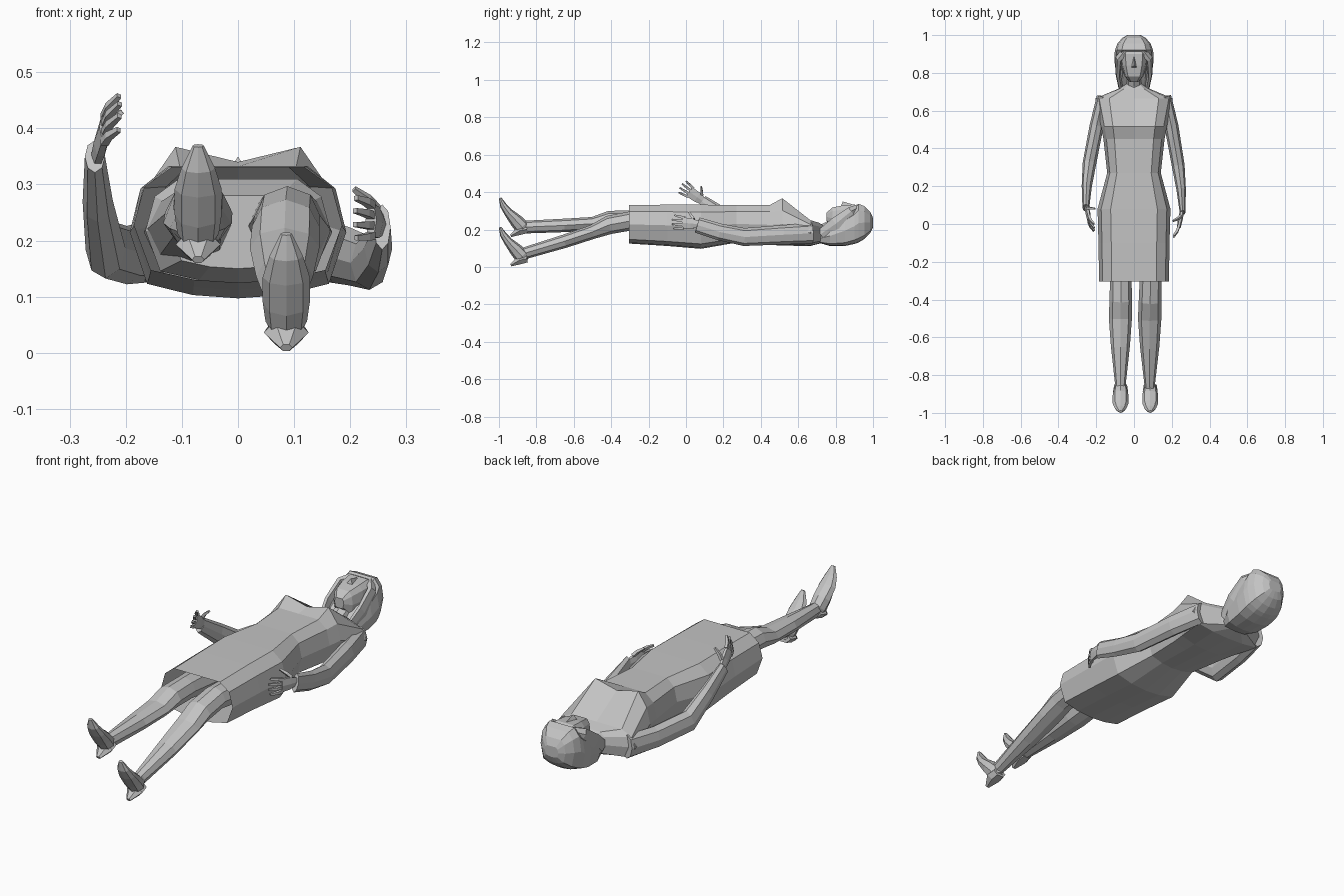
import bpy, bmesh, math
from mathutils import Vector

cube = bpy.data.objects.get("Cube")
if cube:
    bpy.data.objects.remove(cube, do_unlink=True)

grey = bpy.data.materials.new("plain grey")
grey.use_nodes = True
grey.diffuse_color = (0.55, 0.55, 0.55, 1)
grey.node_tree.nodes["Principled BSDF"].inputs["Base Color"].default_value = (0.55, 0.55, 0.55, 1)


def skin(name, rings, cap_start=True, cap_end=True):
    """Bridge a row of closed rings into one flat-shaded object."""
    bm = bmesh.new()
    loops = [[bm.verts.new(p) for p in ring] for ring in rings]
    for a, b in zip(loops, loops[1:]):
        n = len(a)
        for i in range(n):
            bm.faces.new((a[i], a[(i + 1) % n], b[(i + 1) % n], b[i]))
    if cap_start:
        bm.faces.new(loops[0])
    if cap_end:
        bm.faces.new(loops[-1])
    bmesh.ops.recalc_face_normals(bm, faces=bm.faces[:])
    mesh = bpy.data.meshes.new(name)
    bm.to_mesh(mesh)
    bm.free()
    mesh.materials.append(grey)
    obj = bpy.data.objects.new(name, mesh)
    bpy.context.collection.objects.link(obj)
    return obj


def frame(t):
    """Axes across a direction: u close to x, v across it."""
    t = t.normalized()
    u = (Vector((1, 0, 0)) - t * t.x).normalized()
    return u, t.cross(u)


def limb(name, path, sides=8):
    """Tube along a path of (x, y, z, half width, half depth)."""
    pts = [Vector(p[:3]) for p in path]
    rings = []
    for i, (x, y, z, ru, rv) in enumerate(path):
        u, v = frame(pts[min(i + 1, len(pts) - 1)] - pts[max(i - 1, 0)])
        angles = [math.tau * (k + 0.5 * (sides == 4)) / sides for k in range(sides)]
        rings.append([pts[i] + u * ru * math.cos(a) + v * rv * math.sin(a) for a in angles])
    return skin(name, rings)


HALF = [(0, 1), (0.64, 1), (0.9, 0.66), (1, 0), (0.84, -0.78), (0.42, -0.95), (0, -1)]
PROFILE = HALF + [(-u, v) for u, v in HALF[-2:0:-1]]


def section(y, hw, zb, zt, lift=0):
    """Body cross-section; lift raises the two front corners."""
    mid, h = (zb + zt) / 2, (zt - zb) / 2
    return [Vector((u * hw, y, mid + v * h + (lift if v == 1 and u else 0))) for u, v in PROFILE]


# dress, open at the hem
skin("dress", [section(*s) for s in (
    (-0.305, 0.185, 0.125, 0.33), (-0.1, 0.188, 0.112, 0.333), (0.08, 0.193, 0.097, 0.333),
    (0.27, 0.142, 0.13, 0.33), (0.45, 0.162, 0.118, 0.332), (0.515, 0.174, 0.114, 0.34, 0.027),
    (0.665, 0.205, 0.112, 0.25), (0.715, 0.085, 0.125, 0.235), (0.74, 0.045, 0.14, 0.215))],
    cap_start=False)
skin("hips", [section(*s) for s in (
    (-0.06, 0.12, 0.15, 0.28), (0.02, 0.165, 0.125, 0.31), (0.16, 0.13, 0.15, 0.3))])

# neck, face, nose and hair
limb("neck", [(0, 0.69, 0.18, 0.055, 0.045), (0, 0.74, 0.19, 0.042, 0.042), (0, 0.81, 0.22, 0.042, 0.045)])
skin("face", [section(*s) for s in (
    (0.752, 0.024, 0.245, 0.29), (0.782, 0.05, 0.2, 0.318), (0.84, 0.066, 0.2, 0.329),
    (0.9, 0.072, 0.2, 0.334), (0.935, 0.062, 0.2, 0.32))])
skin("nose", [[(-0.017, 0.828, 0.322), (0.017, 0.828, 0.322), (0, 0.838, 0.35)],
              [(-0.004, 0.885, 0.328), (0.004, 0.885, 0.328), (0, 0.885, 0.336)]])
skin("hair", [section(*s) for s in (
    (0.712, 0.068, 0.128, 0.175), (0.77, 0.092, 0.112, 0.22), (0.85, 0.102, 0.112, 0.275),
    (0.9, 0.104, 0.123, 0.312), (0.922, 0.1, 0.13, 0.337), (0.955, 0.088, 0.15, 0.325),
    (0.985, 0.062, 0.18, 0.295), (1.0, 0.035, 0.212, 0.262))])
# locks of hair hanging beside the face
for side, label in ((1, "left"), (-1, "right")):
    limb(label + "_hair_lock", [
        (side * 0.04, 0.918, 0.315, 0.025, 0.02), (side * 0.08, 0.88, 0.295, 0.018, 0.03),
        (side * 0.085, 0.8, 0.23, 0.014, 0.04), (side * 0.07, 0.72, 0.175, 0.012, 0.03)], 6)

# legs
limb("left_leg", [
    (0.09, 0.08, 0.215, 0.078, 0.07), (0.088, -0.3, 0.245, 0.058, 0.052), (0.085, -0.41, 0.225, 0.06, 0.05),
    (0.083, -0.5, 0.187, 0.062, 0.038), (0.083, -0.65, 0.137, 0.051, 0.036), (0.083, -0.85, 0.077, 0.028, 0.032),
    (0.085, -0.89, 0.065, 0.028, 0.03)])
limb("right_leg", [
    (-0.09, 0.08, 0.215, 0.078, 0.07), (-0.07, -0.3, 0.25, 0.057, 0.052), (-0.07, -0.41, 0.25, 0.06, 0.05),
    (-0.072, -0.5, 0.231, 0.061, 0.036), (-0.072, -0.65, 0.222, 0.05, 0.036), (-0.072, -0.86, 0.213, 0.027, 0.034),
    (-0.072, -0.9, 0.21, 0.027, 0.03)])

# shoes with tapered heels
for label, x, z in (("left", 0.086, 0.0), ("right", -0.071, 0.157)):
    limb(label + "_shoe", [(x, y, z + h, ru, rv) for y, h, ru, rv in (
        (-0.858, 0.03, 0.022, 0.018), (-0.877, 0.056, 0.037, 0.04), (-0.908, 0.09, 0.042, 0.036),
        (-0.95, 0.135, 0.042, 0.024), (-0.977, 0.172, 0.03, 0.018), (-0.994, 0.212, 0.01, 0.007))])
    limb(label + "_heel", [(x, y, z + h, ru, rv) for y, h, ru, rv in (
        (-0.85, 0.045, 0.034, 0.024), (-0.89, 0.036, 0.04, 0.026), (-0.937, 0.009, 0.011, 0.008))], 6)

# arms
limb("left_arm", [
    (0.165, 0.675, 0.18, 0.032, 0.055), (0.198, 0.52, 0.172, 0.037, 0.052), (0.234, 0.31, 0.16, 0.034, 0.048),
    (0.25, 0.18, 0.187, 0.025, 0.045), (0.257, 0.06, 0.224, 0.015, 0.042)])
limb("right_arm", [
    (-0.165, 0.675, 0.18, 0.032, 0.055), (-0.198, 0.52, 0.174, 0.037, 0.052), (-0.236, 0.32, 0.185, 0.036, 0.055),
    (-0.25, 0.2, 0.27, 0.027, 0.045), (-0.255, 0.085, 0.35, 0.018, 0.035)])


# hands: palm, four curled fingers and a thumb
def hand(label, wrist, knuckles, side):
    w, k = Vector(wrist), Vector(knuckles)
    d = (k - w).normalized()
    v = frame(d)[1]
    inward = Vector((-side, 0, 0))
    limb(label + "_palm", [(*w, 0.011, 0.02), (*w.lerp(k, 0.5), 0.013, 0.032), (*k, 0.01, 0.034)], 6)
    fingers = [(k + v * o - d * 0.008, d + v * o * 6, n) for o, n in
               ((-0.027, 0.052), (-0.009, 0.062), (0.009, 0.064), (0.027, 0.056))]
    fingers.append((w.lerp(k, 0.35) + v * 0.025, d * 0.65 + v * 0.75 + inward * 0.4, 0.05))
    for i, (base, way, length) in enumerate(fingers):
        way = way.normalized()
        mid = base + way * length * 0.5 + inward * 0.004
        tip = base + way * length + inward * 0.018
        name = label + ("_thumb" if i == 4 else "_finger_%d" % (i + 1))
        limb(name, [(*base, 0.01, 0.01), (*mid, 0.009, 0.009), (*tip, 0.006, 0.006)], 4)


hand("left", (0.254, 0.07, 0.228), (0.237, -0.018, 0.236), 1)
hand("right", (-0.252, 0.1, 0.345), (-0.237, 0.018, 0.402), -1)
